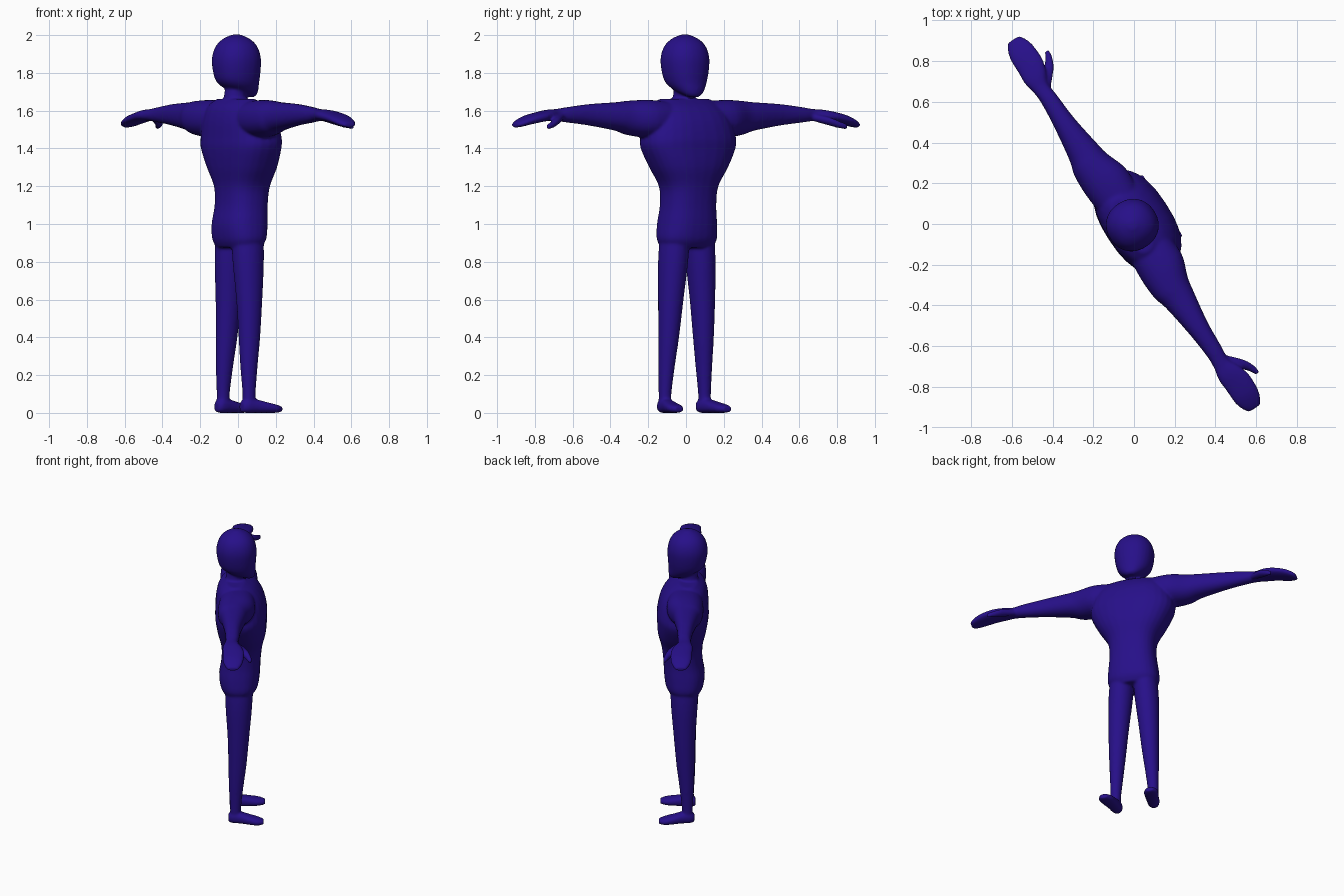
import bpy, bmesh, math

SIDES, STEPS = 28, 4


def spline(a, b, c, d, t):
    return 0.5 * (2*b + (c - a)*t + (2*a - 5*b + 4*c - d)*t*t + (3*b - a - 3*c + d)*t**3)


def loft(bm, rings, axis, power=2.0, flip=1):
    """Closed tube through rings (position, centre 1, centre 2, radius 1, radius 2)."""
    fine = []
    for i in range(len(rings) - 1):
        quad = [rings[max(i-1, 0)], rings[i], rings[i+1], rings[min(i+2, len(rings)-1)]]
        for k in range(STEPS):
            fine.append([spline(*v, k / STEPS) for v in zip(*quad)])
    fine.append(rings[-1])
    loops = []
    for p, c1, c2, r1, r2 in fine:
        loop = []
        for k in range(SIDES):
            a = 2 * math.pi * k / SIDES
            ca, sa = math.cos(a), math.sin(a)
            u = c1 + r1 * math.copysign(abs(ca) ** (2 / power), ca)
            v = c2 + r2 * math.copysign(abs(sa) ** (2 / power), sa)
            co = {'X': (p, u, v), 'Y': (u, p, v), 'Z': (u, v, p)}[axis]
            loop.append(bm.verts.new((co[0] * flip, co[1], co[2])))
        loops.append(loop)
    faces = [bm.faces.new(loops[0]), bm.faces.new(loops[-1])]
    for A, B in zip(loops, loops[1:]):
        for k in range(SIDES):
            n = (k + 1) % SIDES
            faces.append(bm.faces.new((A[k], A[n], B[n], B[k])))
    bmesh.ops.recalc_face_normals(bm, faces=faces)


bm = bmesh.new()

# Torso, from hips to shoulders
loft(bm, [(0.875, 0, 0.005, 0.14, 0.095), (0.92, 0, 0.008, 0.165, 0.12),
          (1.0, 0, 0.01, 0.161, 0.13), (1.1, 0, 0.02, 0.15, 0.125),
          (1.2, 0, 0.025, 0.158, 0.132), (1.3, 0, 0.025, 0.217, 0.155),
          (1.4, 0, 0.02, 0.268, 0.165), (1.46, 0, 0.02, 0.272, 0.164),
          (1.55, 0, 0.01, 0.25, 0.15), (1.62, 0, -0.005, 0.21, 0.115),
          (1.662, 0, -0.015, 0.15, 0.06)], 'Z', 2.4)

# Neck
loft(bm, [(1.6, 0, -0.02, 0.08, 0.075), (1.66, 0, -0.02, 0.06, 0.06),
          (1.76, 0, -0.01, 0.055, 0.055)], 'Z')

# Head, with the chin set forward
loft(bm, [(1.672, 0, 0.075, 0.025, 0.02), (1.685, 0, 0.062, 0.05, 0.045),
          (1.71, 0, 0.03, 0.078, 0.082), (1.75, 0, 0.0, 0.105, 0.112),
          (1.81, 0, -0.008, 0.121, 0.125), (1.88, 0, -0.01, 0.126, 0.127),
          (1.94, 0, -0.01, 0.108, 0.108), (1.98, 0, -0.01, 0.07, 0.07),
          (2.003, 0, -0.01, 0.02, 0.02)], 'Z', 2.15)

for side in (1, -1):
    # Arm and mitten hand
    loft(bm, [(0.12, 0, 1.555, 0.11, 0.095), (0.25, -0.002, 1.557, 0.118, 0.1),
              (0.36, -0.018, 1.562, 0.097, 0.09), (0.43, -0.015, 1.569, 0.08, 0.076),
              (0.6, -0.015, 1.578, 0.054, 0.057), (0.74, -0.013, 1.578, 0.043, 0.041),
              (0.81, -0.017, 1.577, 0.042, 0.032), (0.87, -0.01, 1.575, 0.062, 0.03),
              (0.93, 0, 1.566, 0.069, 0.028), (1.0, 0, 1.551, 0.067, 0.026),
              (1.05, 0, 1.535, 0.055, 0.021), (1.083, 0, 1.523, 0.032, 0.013)],
         'X', 2.2, side)
    # Thumb
    loft(bm, [(0.79, 0.01, 1.565, 0.02, 0.018), (0.86, 0.06, 1.545, 0.032, 0.022),
              (0.91, 0.094, 1.525, 0.02, 0.019), (0.948, 0.108, 1.515, 0.012, 0.013)],
         'X', 2, side)
    # Leg
    loft(bm, [(0.03, 0.125, -0.012, 0.034, 0.036), (0.1, 0.125, -0.012, 0.033, 0.035),
              (0.25, 0.118, -0.008, 0.043, 0.047), (0.4, 0.11, 0.0, 0.054, 0.058),
              (0.6, 0.1, 0.006, 0.066, 0.07), (0.8, 0.087, 0.008, 0.077, 0.085),
              (0.96, 0.075, 0.01, 0.075, 0.09)], 'Z', 2, side)
    # Foot, toes turned slightly outward
    loft(bm, [(-0.058, 0.122, 0.032, 0.022, 0.024), (-0.035, 0.123, 0.036, 0.037, 0.036),
              (0.02, 0.13, 0.036, 0.041, 0.036), (0.08, 0.142, 0.029, 0.046, 0.029),
              (0.13, 0.15, 0.023, 0.045, 0.023), (0.168, 0.153, 0.02, 0.026, 0.016)],
         'Y', 2.5, side)

mesh = bpy.data.meshes.new("body")
bm.to_mesh(mesh)
bm.free()
body = bpy.data.objects.new("body", mesh)
bpy.context.collection.objects.link(body)
body.rotation_euler.z = math.radians(-56.8)

# Skin colour
skin = bpy.data.materials.new("deep_indigo")
skin.diffuse_color = (0.02, 0.005, 0.25, 1)
mesh.materials.append(skin)

# Fuse the parts into one soft skin
fuse = body.modifiers.new("fuse", 'REMESH')
fuse.mode = 'VOXEL'
fuse.voxel_size = 0.008
fuse.use_smooth_shade = True
soften = body.modifiers.new("soften", 'SMOOTH')
soften.factor = 0.5
soften.iterations = 6
